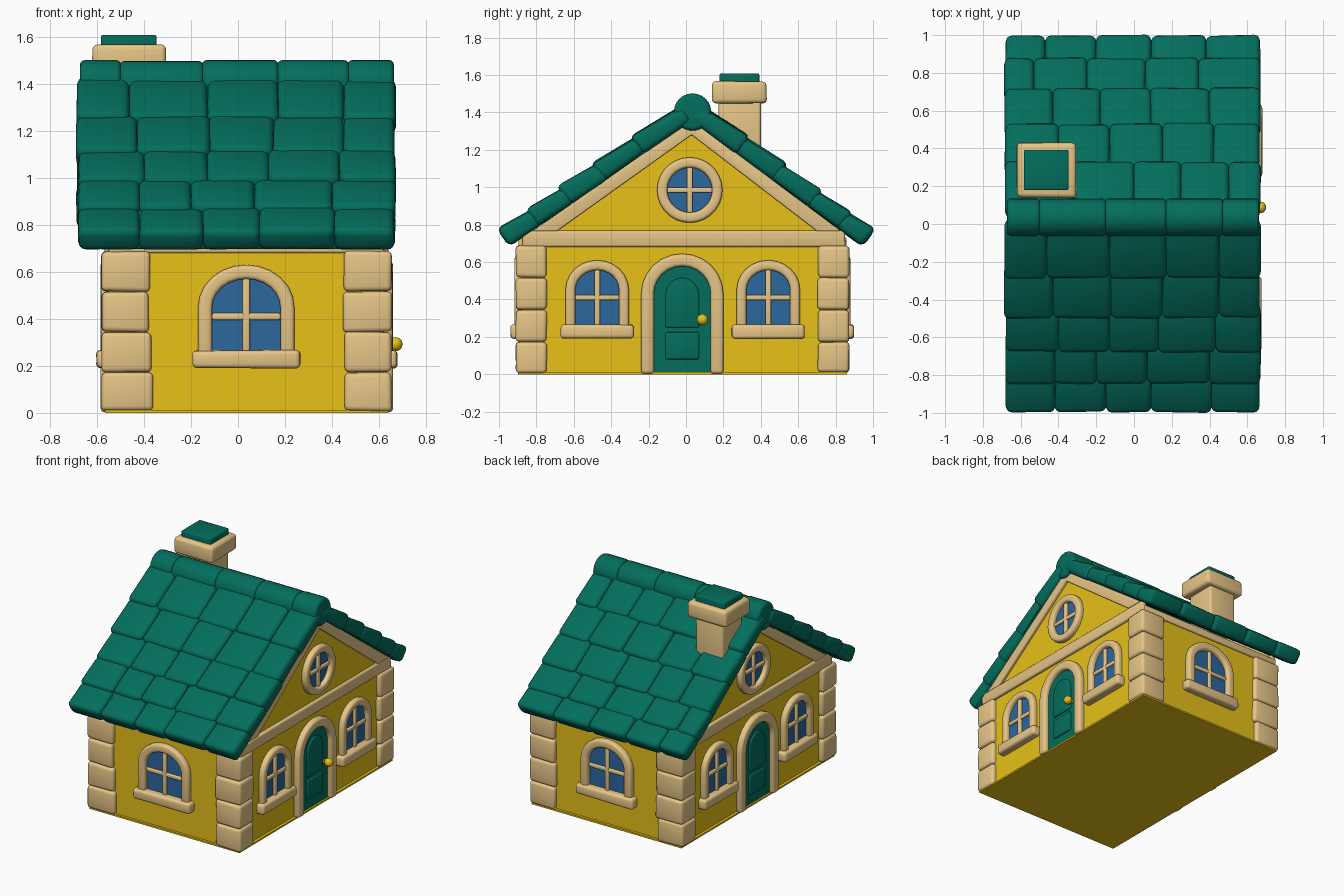
import bpy, bmesh, math, random
from mathutils import Matrix, Vector

random.seed(4)
if "Cube" in bpy.data.objects:
    bpy.data.objects.remove(bpy.data.objects["Cube"], do_unlink=True)


def material(name, rgb):
    m = bpy.data.materials.new(name)
    m.use_nodes = True
    m.diffuse_color = (*rgb, 1)
    m.node_tree.nodes["Principled BSDF"].inputs["Base Color"].default_value = (*rgb, 1)
    return m


GREEN = material("roof green", (0.001, 0.155, 0.108))
YELLOW = material("wall yellow", (0.86, 0.57, 0.01))
STONE = material("pale stone", (0.85, 0.6, 0.26))
BLUE = material("glass blue", (0.025, 0.135, 0.34))


def frame(u, v, w, origin):
    """Matrix taking local (across, up, out) to the model."""
    m = Matrix((u, v, w)).transposed().to_4x4()
    m.translation = Vector(origin)
    return m


def finish(name, bm, mat, place=Matrix(), bevel=0.0):
    if bevel:
        bmesh.ops.recalc_face_normals(bm, faces=bm.faces[:])
        edges = [e for e in bm.edges if e.calc_face_angle(0) > 0.7]
        bmesh.ops.bevel(bm, geom=edges, offset=bevel, segments=3, profile=0.5,
                        affect='EDGES', clamp_overlap=True)
    bm.transform(place)
    bmesh.ops.recalc_face_normals(bm, faces=bm.faces[:])
    for f in bm.faces:
        f.smooth = True
    mesh = bpy.data.meshes.new(name)
    bm.to_mesh(mesh)
    bm.free()
    mesh.set_sharp_from_angle(angle=math.radians(45))
    mesh.materials.append(mat)
    ob = bpy.data.objects.new(name, mesh)
    bpy.context.collection.objects.link(ob)
    return ob


def box(name, lo, hi, mat, place=Matrix(), bevel=0.0, taper=0.0, wobble=0.0):
    """Soft block; taper thins its upper (v) end, wobble shifts its corners."""
    bm = bmesh.new()
    bmesh.ops.create_cube(bm, size=1)
    for v in bm.verts:
        high = v.co.y > 0 and v.co.z > 0
        v.co = Vector([l + (h - l) * (c + 0.5) for l, h, c in zip(lo, hi, v.co)])
        v.co.z -= taper if high else 0
        v.co += Vector([random.uniform(-wobble, wobble) for _ in range(3)])
    return finish(name, bm, mat, place, bevel)


def plate(name, outline, w0, w1, mat, place, bevel=0.0, hole=None, closed=False):
    """Extruded outline, or a band between an outline and a matching inner one."""
    bm = bmesh.new()
    a = [bm.verts.new((x, y, w0)) for x, y in outline]
    if hole:
        b = [bm.verts.new((x, y, w0)) for x, y in hole]
        n = len(a)
        for i in range(n if closed else n - 1):
            j = (i + 1) % n
            bm.faces.new((a[i], a[j], b[j], b[i]))
    else:
        bm.faces.new(a)
    out = bmesh.ops.extrude_face_region(bm, geom=bm.faces[:])["geom"]
    top = [g for g in out if isinstance(g, bmesh.types.BMVert)]
    bmesh.ops.translate(bm, verts=top, vec=(0, 0, w1 - w0))
    return finish(name, bm, mat, place, bevel)


def arch(c, half, base, spring, top, n=12):
    curve = [(c - half * math.cos(math.pi * i / n),
              spring + (top - spring) * math.sin(math.pi * i / n)) for i in range(n + 1)]
    return [(c - half, base)] + curve + [(c + half, base)]


def circle(c, z, r, n=28):
    return [(c + r * math.cos(math.tau * i / n), z + r * math.sin(math.tau * i / n))
            for i in range(n)]


def cross(name, c, z, half, up, down, place):
    box(name + "_upright_bar", (c - 0.015, z - down, -0.01), (c + 0.015, z + up, 0.022),
        STONE, place, 0.007)
    box(name + "_level_bar", (c - half, z - 0.014, -0.01), (c + half, z + 0.014, 0.02),
        STONE, place, 0.007)


def arched_window(name, c, half, top, rim, place):
    spring = 0.45
    inner = arch(c, half - rim, 0.23, spring, top - rim)
    plate(name + "_glass", inner, -0.01, 0.006, BLUE, place)
    plate(name + "_frame", arch(c, half, 0.23, spring, top), -0.02, 0.038, STONE, place,
          0.017, hole=inner)
    box(name + "_sill", (c - half - 0.025, 0.19, -0.02), (c + half + 0.025, 0.265, 0.058),
        STONE, place, 0.018, wobble=0.003)
    cross(name, c, 0.41, half - rim, top - rim - 0.41, 0.16, place)


# Wall frames: the end walls run along y, the long walls along x
X, Y, Z = Vector((1, 0, 0)), Vector((0, 1, 0)), Vector((0, 0, 1))
right_wall = frame(Y, Z, X, (0.62, 0, 0))
left_wall = frame(Y, Z, -X, (-0.545, 0, 0))
front_wall = frame(X, Z, -Y, (0, -0.88, 0))
back_wall = frame(X, Z, Y, (0, 0.842, 0))

# House body with its gables, on a floor reaching under the corner stones
plate("house_walls", [(-0.88, 0.004), (0.842, 0.004), (0.842, 0.74), (0.03, 1.34), (-0.88, 0.72)],
      -1.165, 0, YELLOW, right_wall)
box("house_floor", (-0.565, -0.897, 0), (0.64, 0.86, 0.012), YELLOW)

# Corner stones
for cx, x0, x1 in (("left", -0.58, -0.37), ("right", 0.445, 0.653)):
    for cy, y0, y1 in (("front", -0.91, -0.745), ("back", 0.705, 0.872)):
        for k in range(4):
            grow = random.uniform(-0.012, 0.012)
            lo = [x0, y0, max(0.172 * k, 0.008)]
            hi = [x1, y1, 0.172 * (k + 1)]
            if cx == "left":
                hi[0] += grow
            else:
                lo[0] += grow
            box(f"{cy}_{cx}_corner_stone_{k}", lo, hi, STONE, bevel=0.02, wobble=0.003)

# Long walls
for side, place in (("front", front_wall), ("back", back_wall)):
    arched_window(side + "_window", 0.035, 0.205, 0.63, 0.06, place)
    box(side + "_eave_beam", (-0.55, 0.68, -0.02), (0.62, 0.735, 0.015), STONE, place, 0.01)

# Gable ends
for side, place in (("right", right_wall), ("left", left_wall)):
    for part, c in (("front", -0.475), ("back", 0.44)):
        arched_window(f"{side}_{part}_window", c, 0.17, 0.61, 0.053, place)
    # Door with raised panels
    inner = arch(-0.02, 0.152, 0.003, 0.43, 0.578)
    plate(side + "_door", inner, -0.01, 0.008, GREEN, place)
    plate(side + "_door_frame", arch(-0.02, 0.22, 0.003, 0.43, 0.645), -0.02, 0.04, STONE,
          place, 0.017, hole=inner)
    plate(side + "_door_upper_panel", arch(-0.02, 0.09, 0.25, 0.42, 0.515), 0, 0.02, GREEN,
          place, 0.008)
    box(side + "_door_lower_panel", (-0.11, 0.08, 0), (0.07, 0.225, 0.02), GREEN, place, 0.008)
    # Round gable window
    pane = circle(0.02, 0.985, 0.12)
    plate(side + "_round_glass", pane, -0.01, 0.006, BLUE, place)
    plate(side + "_round_frame", circle(0.02, 0.985, 0.175), -0.02, 0.038, STONE, place,
          0.017, hole=pane, closed=True)
    cross(side + "_round_window", 0.02, 0.985, 0.12, 0.12, 0.12, place)
    # Beam and sloping trim
    box(side + "_gable_beam", (-0.875, 0.68, -0.02), (0.85, 0.77, 0.022), STONE, place, 0.012,
        wobble=0.003)
    plate(side + "_gable_trim", [(-0.82, 0.765), (0.03, 1.36), (0.83, 0.765)], -0.02, 0.022,
          STONE, place, 0.008, hole=[(-0.69, 0.765), (0.03, 1.28), (0.7, 0.765)])

# Door knob
bm = bmesh.new()
bmesh.ops.create_uvsphere(bm, u_segments=20, v_segments=12, radius=0.03)
finish("door_knob", bm, YELLOW, Matrix.Translation((0.67, 0.088, 0.292)))
box("door_knob_stem", (0.078, 0.282, 0), (0.098, 0.302, 0.04), YELLOW, right_wall)

# Roof: overlapping rows of soft tiles, listed from the eave up
ROOF = {
    "front": (-0.944, (0, 0.15, 0.32, 0.5, 0.71, 0.95),
              ((-0.42, -0.15, 0.09, 0.41), (-0.42, -0.2, 0.07, 0.4), (-0.4, -0.13, 0.13, 0.43),
               (-0.43, -0.12, 0.15, 0.45), (-0.46, -0.13, 0.17, 0.45))),
    "back": (0.944, (0, 0.12, 0.28, 0.47, 0.67, 0.9),
             ((-0.47, -0.2, 0.09, 0.38), (-0.53, -0.25, 0.06, 0.34), (-0.43, -0.18, 0.09, 0.4),
              (-0.4, -0.13, 0.15, 0.42), (-0.32, 0, 0.25, 0.5))),
}
for side, (eave, rows, splits) in ROOF.items():
    up = Vector((0, 0.03 - eave, 1.355 - 0.683)).normalized()
    out = Vector((0, -up.z if eave < 0 else up.z, abs(up.y)))
    place = frame(X, up, out, (0, eave, 0.683))
    run = abs(up.y)
    box(side + "_roof_board", (-0.655, 0.02, 0.004), (0.65, rows[-1] / run, 0.08), GREEN, place)
    for r, cuts in enumerate(splits):
        xs = (-0.675 - random.uniform(0, 0.012), *cuts, 0.66 + random.uniform(0, 0.012))
        for k in range(5):
            lift = random.uniform(-0.004, 0.006)
            box(f"{side}_roof_tile_{r}_{k}",
                (xs[k] - 0.002, rows[r] / run, 0),
                (xs[k + 1] + 0.002, rows[r + 1] / run + 0.035, 0.115 + lift),
                GREEN, place, 0.032, taper=0.02, wobble=0.004)

# Ridge tiles: short rounded barrels
xs = (-0.67, -0.5, -0.15, 0.17, 0.47, 0.66)
for k in range(5):
    bm = bmesh.new()
    bmesh.ops.create_cone(bm, cap_ends=True, segments=24, radius1=0.1, radius2=0.1,
                          depth=xs[k + 1] - xs[k] + 0.006)
    place = Matrix.Translation(((xs[k] + xs[k + 1]) / 2, 0.035, 1.4 + random.uniform(-0.004, 0.004)))
    finish(f"ridge_tile_{k}", bm, GREEN, place @ Matrix.Rotation(math.pi / 2, 4, 'Y'), 0.022)

# Chimney
box("chimney_shaft", (-0.575, 0.175, 1.1), (-0.355, 0.4, 1.48), STONE, bevel=0.015)
box("chimney_cap", (-0.62, 0.14, 1.45), (-0.307, 0.432, 1.565), STONE, bevel=0.022, wobble=0.003)
box("chimney_top", (-0.583, 0.18, 1.54), (-0.347, 0.392, 1.608), GREEN, bevel=0.008)
